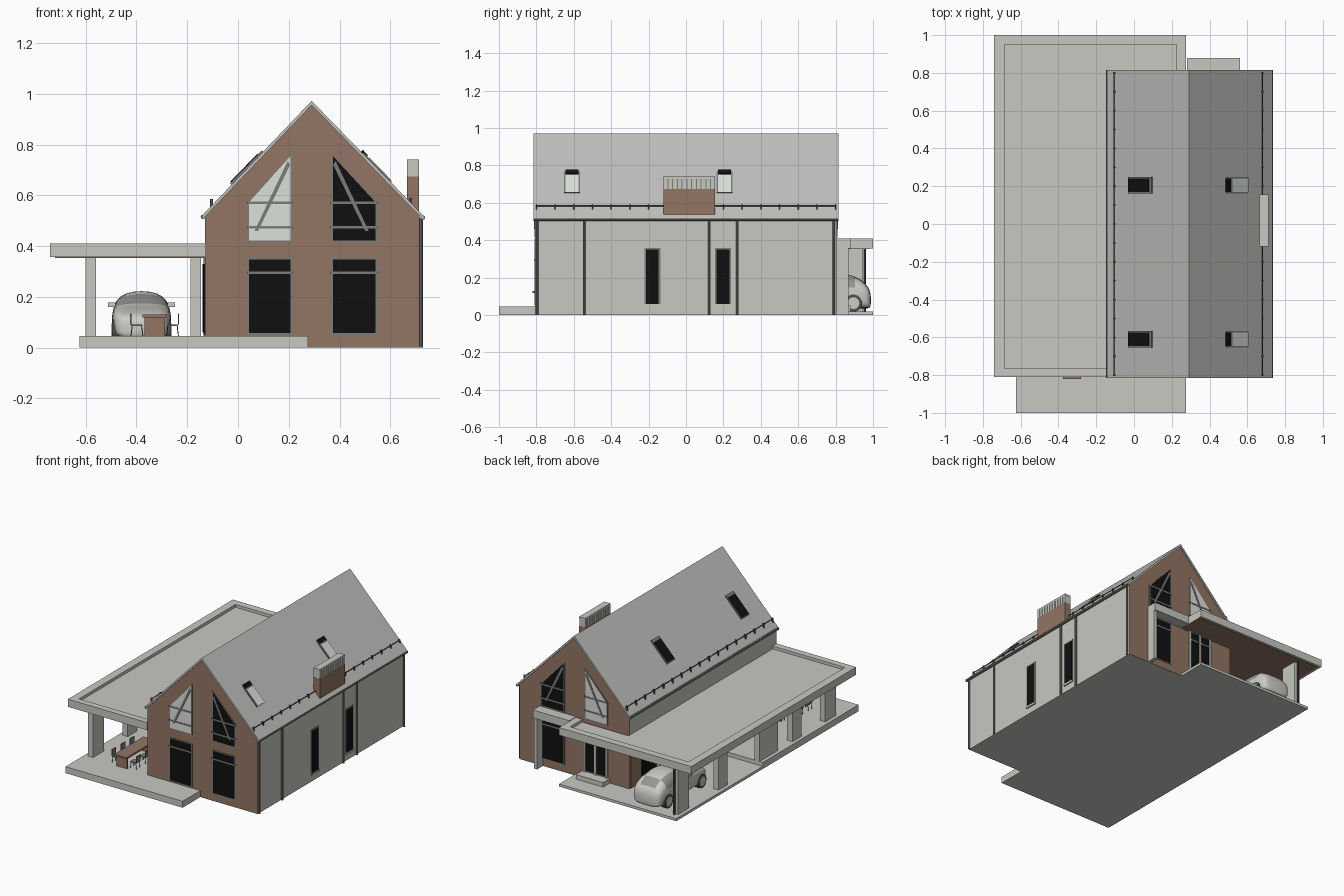
import bpy, bmesh, math
from mathutils import Vector, Matrix

if "Cube" in bpy.data.objects:
    bpy.data.objects.remove(bpy.data.objects["Cube"], do_unlink=True)


def material(name, *rgb):
    mat = bpy.data.materials.new(name)
    mat.use_nodes = True
    mat.diffuse_color = (*rgb, 1)
    mat.node_tree.nodes["Principled BSDF"].inputs["Base Color"].default_value = (*rgb, 1)
    return mat


plaster = material("light plaster", .58, .58, .54)
wood = material("brown cladding", .29, .18, .125)
roofing = material("roof grey", .52, .52, .51)
glass = material("black glass", .005, .005, .005)
pane = material("pale pane", .72, .75, .71)
frame = material("frame grey", .2, .2, .19)
metal = material("dark metal", .08, .08, .08)
paint = material("car paint", .6, .6, .57)
tint = material("car window", .3, .31, .3)


def finish(name, bm, *mats):
    bmesh.ops.recalc_face_normals(bm, faces=bm.faces)
    mesh = bpy.data.meshes.new(name)
    bm.to_mesh(mesh)
    bm.free()
    obj = bpy.data.objects.new(name, mesh)
    bpy.context.collection.objects.link(obj)
    for mat in mats:
        mesh.materials.append(mat)
    return obj


def prism(name, outline, axis, start, end, *mats):
    """Extrude a flat outline along y (outline in x, z) or z (outline in x, y)."""
    bm = bmesh.new()
    place = (lambda p, d: (p[0], d, p[1])) if axis == "y" else (lambda p, d: (p[0], p[1], d))
    rings = [[bm.verts.new(place(p, d)) for p in outline] for d in (start, end)]
    for ring in rings:
        bm.faces.new(ring)
    for i in range(len(outline)):
        bm.faces.new((rings[0][i - 1], rings[0][i], rings[1][i], rings[1][i - 1]))
    return finish(name, bm, *mats)


def box(name, xs, ys, zs, mat):
    (a, b), (c, d) = xs, ys
    return prism(name, [(a, c), (b, c), (b, d), (a, d)], "z", *zs, mat)


def rod(name, p, q, radius, mat, sides=8):
    p, q = Vector(p), Vector(q)
    bm = bmesh.new()
    turn = (q - p).to_track_quat("Z", "Y").to_matrix().to_4x4()
    bmesh.ops.create_cone(bm, cap_ends=True, segments=sides, radius1=radius, radius2=radius,
                          depth=(q - p).length, matrix=Matrix.Translation((p + q) / 2) @ turn)
    return finish(name, bm, mat)


def around(center, size):
    return center - size / 2, center + size / 2


# House body: brown gables, plaster side walls
RIDGE = .29
gable = [(-.13, 0), (.715, 0), (.715, .52), (RIDGE, .957), (-.13, .517)]
house = prism("house_walls", gable, "y", -.806, .806, wood, plaster)
for face in house.data.polygons:
    face.material_index = 0 if abs(face.normal.y) > .5 else 1

# Roof shell
shell = [(-.137, .525), (RIDGE, .972), (.73, .52), (.73, .503), (RIDGE, .955), (-.137, .508)]
prism("main_roof", shell, "y", -.815, .815, roofing)


def roof_height(x):
    return .972 - abs(x - RIDGE) * 1.035


def roof_plate(name, x, y, length, width, thick, mat):
    side = 1 if x > RIDGE else -1
    plate = box(name, around(0, length), around(0, width), (-.01, thick), mat)
    plate.location = (x, y, roof_height(x))
    plate.rotation_euler.y = side * .8


# Skylights, black on one slope and pale on the other
for y in (.205, -.61):
    roof_plate("skylight_frame", .545, y, .16, .086, .006, frame)
    roof_plate("skylight_pane", .555, y, .125, .07, .009, pane)
    roof_plate("skylight_blind", .494, y, .03, .07, .011, glass)
    roof_plate("skylight_frame", .035, y, .18, .086, .006, frame)
    roof_plate("skylight_pane", .03, y, .155, .072, .009, glass)

# Snow rails with brackets, and gutters
for x, eave, gutter_z in ((.68, .728, .512), (-.105, -.138, .515)):
    z = roof_height(x)
    rod("snow_rail", (x, -.8, z + .016), (x, .8, z + .016), .003, metal, 6)
    for i in range(17):
        y = -.8 + i * .1
        box("rail_bracket", around(x, .012), around(y, .006), (z - .012, z + .022), metal)
    rod("gutter", (eave, -.815, gutter_z), (eave, .815, gutter_z), .009, frame)

# Downpipes
for y in (-.795, -.545, .125, .275, .79):
    rod("downpipe", (.722, y, 0), (.722, y, .51), .007, frame)

# Chimney with a slatted cap
CHIMNEY_X, CHIMNEY_Y = (.665, .712), (-.12, .155)
box("chimney", CHIMNEY_X, CHIMNEY_Y, (.5, .675), wood)
box("chimney_flue", (.67, .707), (-.115, .15), (.675, .73), frame)
box("chimney_top", CHIMNEY_X, CHIMNEY_Y, (.728, .74), plaster)
for i in range(11):
    box("chimney_slat", CHIMNEY_X, around(-.109 + i * .0253, .02), (.675, .728), plaster)


# Gable windows, front and back
def window(name, outline, side, fill):
    prism(name + "_frame", outline, "y", side * .8, side * .809, frame)
    cx, cz = [sum(c) / len(outline) for c in zip(*outline)]
    inner = [(cx + (x - cx) * .9, cz + (z - cz) * .95) for x, z in outline]
    prism(name + "_glass", inner, "y", side * .8, side * .811, fill)


for side in (-1, 1):
    depth = sorted((side * .8, side * .8135))
    for outer, inner, fill in ((.035, .215, pane), (.55, .365, glass)):
        left, right = sorted((outer, inner))
        lower = [(left, .05), (right, .05), (right, .355), (left, .355)]
        upper = [(outer, .415), (inner, .415), (inner, .765), (outer, .575)]
        window("lower_window", lower, side, glass)
        window("upper_window", upper, side, fill)
        for z in (.295, .475, .57):
            box("window_rail", (left, right), depth, around(z, .01), frame)
        lean = .14 if outer > inner else -.14
        top = inner + lean * .07
        strut = [(top, .72), (top + lean * .07, .735), (top + lean, .46), (top + lean * .9, .46)]
        prism("window_strut", strut, "y", *depth, frame)

# Entrance on the back: door jambs, step, canopy with side fin
for x in (.04, .125, .21):
    box("door_jamb", around(x, .014), (.8, .818), (.05, .355), plaster)
box("entrance_step", (.02, .23), (.8, .88), (0, .05), plaster)
box("canopy", (.28, .56), (.8, .88), (.355, .41), plaster)
box("canopy_fin", (.535, .56), (.8, .87), (0, .355), plaster)

# Tall windows in the side wall
for y in (-.18, .198):
    box("side_window_frame", (.7, .719), around(y, .085), (.045, .36), frame)
    box("side_window_sill", (.7, .723), around(y, .085), (.045, .058), plaster)
    box("side_window_glass", (.7, .721), around(y, .068), (.058, .35), glass)

# Wall finishes under the carport
box("carport_cladding", (-.136, -.12), (.3, .8), (.02, .355), wood)
box("carport_window", (-.139, -.12), (.5, .68), (.06, .33), glass)
box("terrace_window", (-.136, -.12), (-.6, -.25), (.05, .33), glass)

# Terrace and driveway slabs
terrace = [(-.625, -1), (.275, -1), (.275, -.8), (-.13, -.8), (-.13, .05), (-.625, .05)]
drive = [(-.625, .05), (-.13, .05), (-.13, .8), (.275, .8), (.275, 1), (-.625, 1)]
prism("terrace", terrace, "z", 0, .045, plaster)
prism("driveway", drive, "z", 0, .018, plaster)

# Flat carport roof with raised rim and timber ceiling
deck = [(-.74, -.81), (-.13, -.81), (-.13, .815), (.275, .815), (.275, 1), (-.74, 1)]
prism("carport_roof", deck, "z", .357, .39, plaster)
ceiling = [(x + (.02 if x < -.5 else 0), y * .985) for x, y in deck]
prism("carport_ceiling", ceiling, "z", .353, .36, wood)
box("rim_side", (-.74, -.685), (-.81, 1), (.38, .41), plaster)
box("rim_front", (-.685, -.13), (-.81, -.765), (.38, .41), plaster)
box("rim_back", (-.685, .275), (.95, 1), (.38, .41), plaster)
box("rim_end", (.225, .275), (.815, .95), (.38, .41), plaster)

# Carport posts and drain
for y, width in ((-.73, .12), (-.36, .1), (-.05, .2), (.45, .1), (.885, .12)):
    box("carport_post", (-.6, -.56), around(y, width), (.01, .355), plaster)
box("carport_pier", (-.188, -.145), (-.1, .1), (.01, .355), plaster)
rod("carport_drain", (-.58, .955, 0), (-.58, .955, .355), .007, metal)

# Dining table and chairs
TABLE_X, TABLE_Y = -.328, -.66
box("table_top", around(TABLE_X, .095), around(TABLE_Y, .32), (.118, .13), wood)
for y in (-.8, -.52):
    box("table_leg", around(TABLE_X, .08), around(y, .012), (.045, .118), wood)
for side in (-1, 1):
    for i in (-1, 0, 1):
        x, y = TABLE_X + side * .07, TABLE_Y + i * .1
        box("chair_seat", around(x, .045), around(y, .045), (.085, .091), frame)
        back = x + side * .024
        box("chair_back", around(back, .005), around(y, .045), (.091, .135), frame)
        for dx in (-.018, .018):
            for dy in (-.018, .018):
                rod("chair_leg", (x + dx * 1.3, y + dy, .045), (x + dx, y + dy, .087), .002, metal, 5)

# Car body lofted along y: station, half width, belt height, roof height, roof half width
CAR_X = -.38
stations = [(.44, .08, .1, .11, .06), (.47, .108, .125, .138, .08), (.56, .116, .145, .16, .09),
            (.63, .118, .15, .168, .09), (.73, .118, .155, .222, .08), (.82, .118, .155, .229, .08),
            (.91, .116, .155, .212, .075), (.968, .106, .145, .165, .08), (.99, .09, .1, .12, .06)]
bm = bmesh.new()
rings = []
for y, w, belt, top, t in stations:
    half = [(w * .8, .035), (w, .055), (w, belt), (t, top)]
    loop = half + [(-x, z) for x, z in reversed(half)]
    rings.append([bm.verts.new((CAR_X + x, y, z)) for x, z in loop])
for a, b in zip(rings, rings[1:]):
    for i in range(len(a)):
        face = bm.faces.new((a[i - 1], a[i], b[i], b[i - 1]))
        face.normal_update()
        if face.calc_center_median().z > .172 and abs(face.normal.z) < .88:
            face.material_index = 1
bm.faces.new(rings[0])
bm.faces.new(rings[-1])
for face in bm.faces:
    face.smooth = True
car = finish("car_body", bm, paint, tint)
car.modifiers.new("smooth", "SUBSURF").levels = 2
car.modifiers["smooth"].render_levels = 2

# Wheels and mirrors
for side in (-1, 1):
    for y in (.53, .895):
        hub = CAR_X + side * .08
        rod("tyre", (hub, y, .064), (hub + side * .036, y, .064), .046, metal, 24)
        rod("wheel_rim", (hub, y, .064), (hub + side * .039, y, .064), .032, paint, 16)
    mirror = CAR_X + side * .117
    box("car_mirror", around(mirror, .028), around(.67, .018), (.16, .178), paint)
